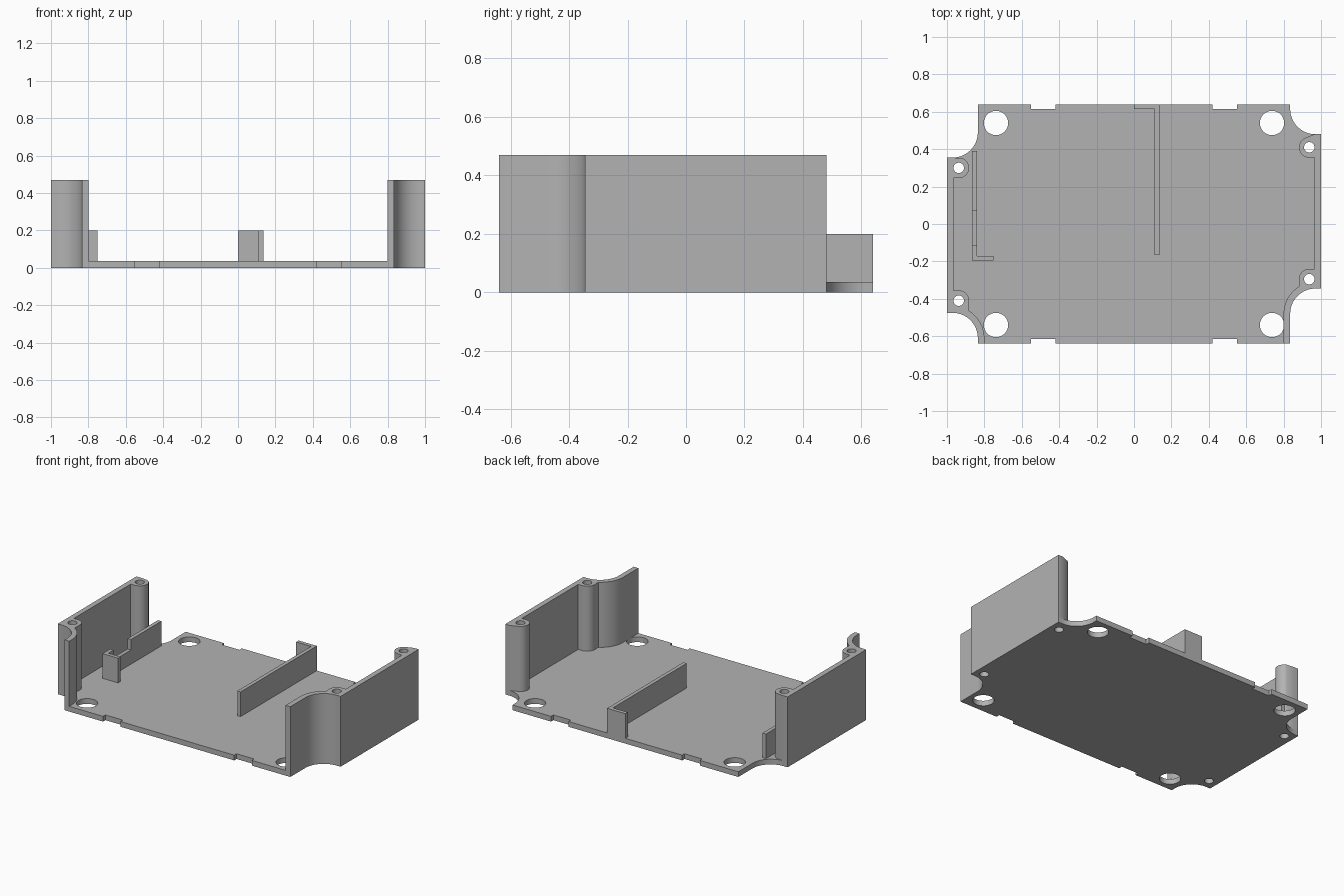
import bpy, bmesh
from math import cos, sin, radians

cube = bpy.data.objects.get("Cube")
if cube:
    bpy.data.objects.remove(cube, do_unlink=True)

GREY = (0.45, 0.45, 0.45, 1.0)
mat = bpy.data.materials.new("plain grey")
mat.use_nodes = True
mat.diffuse_color = GREY
mat.node_tree.nodes["Principled BSDF"].inputs["Base Color"].default_value = GREY

FLOOR, WALL_TOP, RIB_TOP = 0.035, 0.47, 0.2
EDGE_X, EDGE_Y, T = 0.835, 0.64, 0.035     # floor half sizes, wall thickness
COVE, BOSS, SCREW, MOUNT = 0.135, 0.055, 0.028, 0.065


def arc(cx, cy, r, start, end, n=16):
    steps = [radians(start + (end - start) * i / n) for i in range(n + 1)]
    return [(cx + r * cos(a), cy + r * sin(a)) for a in steps]


def circle(cx, cy, r, n=40):
    return arc(cx, cy, r, 0, 360, n)[:-1]


def slab(name, outlines, z0, z1):
    """Extrude a closed outline, with any further outlines as holes."""
    curve = bpy.data.curves.new(name, "CURVE")
    curve.dimensions, curve.fill_mode = "2D", "BOTH"
    curve.extrude = (z1 - z0) / 2
    for pts in outlines:
        spline = curve.splines.new("POLY")
        spline.points.add(len(pts) - 1)
        for p, (x, y) in zip(spline.points, pts):
            p.co = (x, y, 0, 1)
        spline.use_cyclic_u = True
    temp = bpy.data.objects.new("temp", curve)
    bpy.context.collection.objects.link(temp)
    bpy.context.view_layer.update()
    mesh = bpy.data.meshes.new_from_object(
        temp.evaluated_get(bpy.context.evaluated_depsgraph_get()))
    bpy.data.objects.remove(temp, do_unlink=True)
    bpy.data.curves.remove(curve)
    bm = bmesh.new()
    bm.from_mesh(mesh)
    bmesh.ops.remove_doubles(bm, verts=bm.verts, dist=1e-5)
    bmesh.ops.translate(bm, verts=bm.verts, vec=(0, 0, (z0 + z1) / 2))
    bmesh.ops.recalc_face_normals(bm, faces=bm.faces)
    bm.to_mesh(mesh)
    bm.free()
    mesh.name = name
    mesh.materials.clear()
    mesh.materials.append(mat)
    obj = bpy.data.objects.new(name, mesh)
    bpy.context.collection.objects.link(obj)
    bpy.ops.object.select_all(action="DESELECT")
    obj.select_set(True)
    bpy.context.view_layer.objects.active = obj
    bpy.ops.object.shade_smooth_by_angle(angle=radians(30))
    return obj


def flip(pts):
    return [(-x, y) for x, y in pts]


def floor_side(front, back):
    """Right-hand floor edge, front to back, with a cove at each corner."""
    cx = EDGE_X + COVE
    return ([(0.42, -EDGE_Y), (0.42, -0.615), (0.55, -0.615), (0.55, -EDGE_Y),
             (EDGE_X, -EDGE_Y)]
            + arc(cx, front - COVE, COVE, 180, 90) + [(1, front), (1, back)]
            + arc(cx, back + COVE, COVE, 270, 180)
            + [(EDGE_X, EDGE_Y), (0.55, EDGE_Y), (0.55, 0.615),
               (0.42, 0.615), (0.42, EDGE_Y)])


def wall(front, back, front_boss, back_boss):
    """Right-hand side wall with its front cove and two screw bosses."""
    cx, cy, bx, inner = EDGE_X + COVE, front - COVE, 0.937, 1 - T
    outside = [(EDGE_X, -EDGE_Y)] + arc(cx, cy, COVE, 180, 90) + [(1, front), (1, back)]
    rear = [(inner, back)] + arc(bx, back_boss, BOSS, 115, 270) + [(inner, back_boss - BOSS)]
    fore = [(inner, front_boss + BOSS)] + arc(bx, front_boss, BOSS, 90, 180)
    cove = arc(cx, cy, COVE + T, 121, 180) + [(EDGE_X - T, -EDGE_Y)]
    return outside + rear + fore + cove


# y of front edge, back edge, front boss, back boss
RIGHT = (-0.345, 0.48, -0.295, 0.41)
LEFT = (-0.475, 0.355, -0.41, 0.30)

# Floor with coves, edge notches, mounting holes and screw holes
right_screws = [circle(0.937, y, SCREW) for y in RIGHT[2:]]
left_screws = [circle(-0.937, y, SCREW) for y in LEFT[2:]]
mounts = [circle(sx * 0.738, sy * 0.54, MOUNT) for sx in (1, -1) for sy in (1, -1)]
outline = floor_side(*RIGHT[:2]) + flip(floor_side(*LEFT[:2]))[::-1]
slab("floor", [outline] + mounts + right_screws + left_screws, 0, FLOOR)

# Side walls
slab("right_wall", [wall(*RIGHT)] + right_screws, FLOOR, WALL_TOP)
slab("left_wall", [flip(wall(*LEFT))] + left_screws, FLOOR, WALL_TOP)


def rect(x0, x1, y0, y1):
    return [(x0, y0), (x1, y0), (x1, y1), (x0, y1)]


# Centre rib with a foot at the back edge
slab("centre_rib", [[(0.11, -0.165), (0.135, -0.165), (0.135, EDGE_Y), (0, EDGE_Y),
                     (0, 0.615), (0.11, 0.615)]], FLOOR, RIB_TOP)

# Side rib: hooked front, lowered middle, tall back
slab("side_rib_hook", [[(-0.865, -0.195), (-0.75, -0.195), (-0.75, -0.17),
                        (-0.84, -0.17), (-0.84, -0.115), (-0.865, -0.115)]], FLOOR, RIB_TOP)
slab("side_rib_middle", [rect(-0.865, -0.84, -0.115, 0.07)], FLOOR, 0.13)
slab("side_rib_back", [rect(-0.865, -0.84, 0.07, 0.39)], FLOOR, RIB_TOP)
